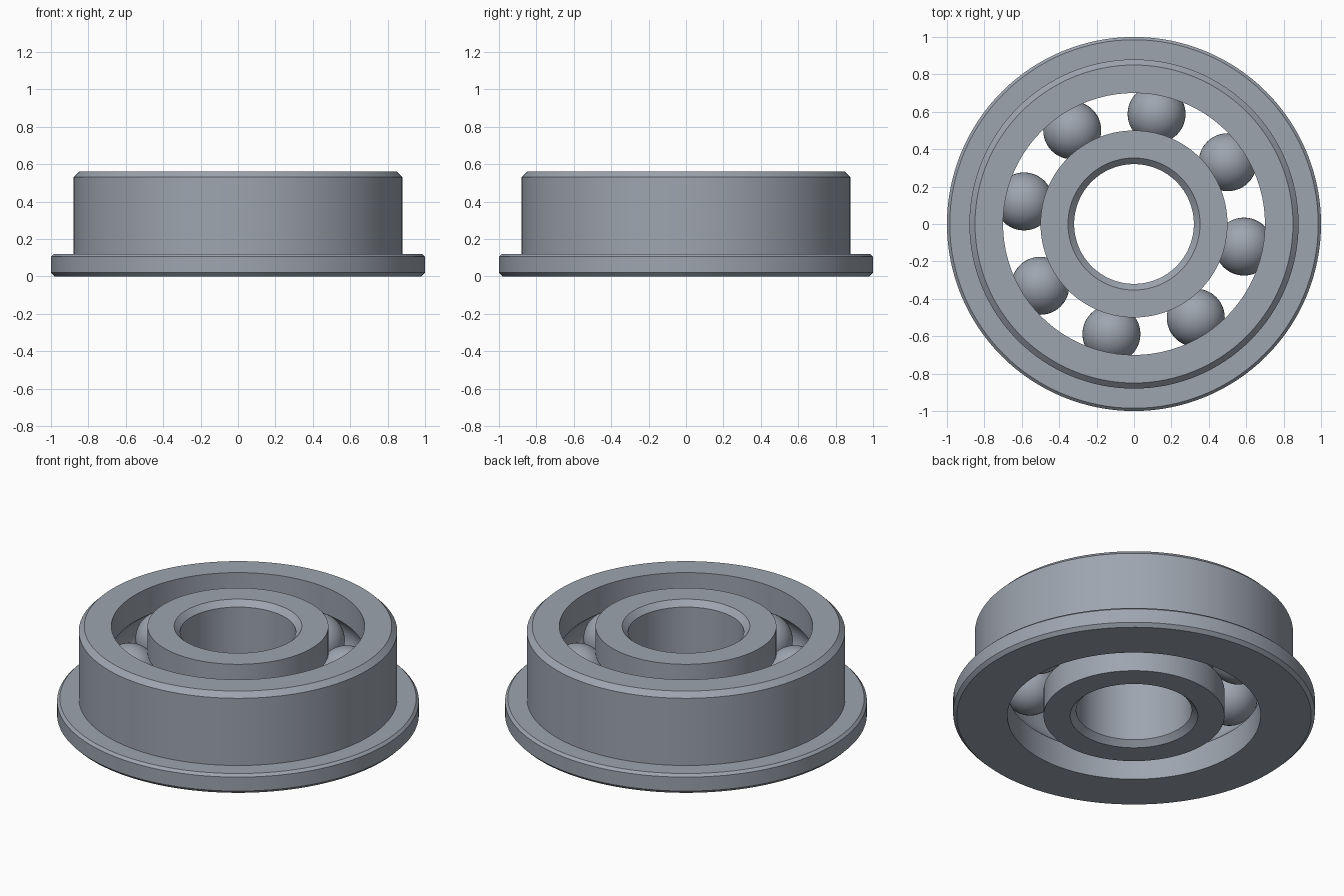
import bpy, bmesh, math
from mathutils import Matrix

cube = bpy.data.objects.get("Cube")
if cube:
    bpy.data.objects.remove(cube, do_unlink=True)

HEIGHT, MID = 0.56, 0.28
PITCH, BALL_R = 0.6, 0.155
OUTER_BORE, INNER_RIM = 0.7, 0.5
BALLS, FIRST_ANGLE, SEGMENTS = 8, 33.4, 128

steel = bpy.data.materials.new("steel grey")
steel.use_nodes = True
colour = (0.34, 0.376, 0.43, 1)
steel.diffuse_color = colour
steel.node_tree.nodes["Principled BSDF"].inputs["Base Color"].default_value = colour


def finish(name, bm):
    """Turn a bmesh into a smooth, sharp-edged steel object."""
    bmesh.ops.recalc_face_normals(bm, faces=bm.faces)
    mesh = bpy.data.meshes.new(name)
    bm.to_mesh(mesh)
    bm.free()
    obj = bpy.data.objects.new(name, mesh)
    bpy.context.collection.objects.link(obj)
    mesh.materials.append(steel)
    bpy.ops.object.select_all(action='DESELECT')
    obj.select_set(True)
    bpy.context.view_layer.objects.active = obj
    bpy.ops.object.shade_smooth_by_angle(angle=math.radians(30))
    return obj


def lathe(name, profile):
    """Revolve a closed (radius, height) profile around z."""
    bm = bmesh.new()
    rings = []
    for i in range(SEGMENTS):
        a = 2 * math.pi * i / SEGMENTS
        rings.append([bm.verts.new((r * math.cos(a), r * math.sin(a), z)) for r, z in profile])
    n = len(profile)
    for i in range(SEGMENTS):
        a, b = rings[i], rings[(i + 1) % SEGMENTS]
        for j in range(n):
            k = (j + 1) % n
            bm.faces.new((a[j], b[j], b[k], a[k]))
    return finish(name, bm)


def groove(side, steps=14):
    """Ball track arc, bottom to top; side is +1 outwards, -1 inwards."""
    lip = OUTER_BORE - PITCH
    limit = math.acos(lip / BALL_R)
    angles = [limit * (2 * i / steps - 1) for i in range(steps + 1)]
    return [(PITCH + side * BALL_R * math.cos(t), MID + BALL_R * math.sin(t)) for t in angles]


# Flanged outer ring with chamfered edges and a ball track
lathe("outer_ring", [
    (OUTER_BORE, 0), (0.98, 0), (1, 0.02), (1, 0.105), (0.985, 0.12),
    (0.88, 0.12), (0.88, 0.53), (0.85, HEIGHT), (OUTER_BORE, HEIGHT),
] + groove(1)[::-1])

# Inner ring with a chamfered bore
lathe("inner_ring", [
    (INNER_RIM, HEIGHT), (0.353, HEIGHT), (0.32, HEIGHT - 0.033),
    (0.32, 0.033), (0.353, 0), (INNER_RIM, 0),
] + groove(-1))

# Balls between the tracks
for i in range(BALLS):
    a = math.radians(FIRST_ANGLE + 360 / BALLS * i)
    bm = bmesh.new()
    bmesh.ops.create_uvsphere(
        bm, u_segments=48, v_segments=24, radius=BALL_R,
        matrix=Matrix.Translation((PITCH * math.cos(a), PITCH * math.sin(a), MID)))
    finish(f"ball_{i + 1}", bm)
